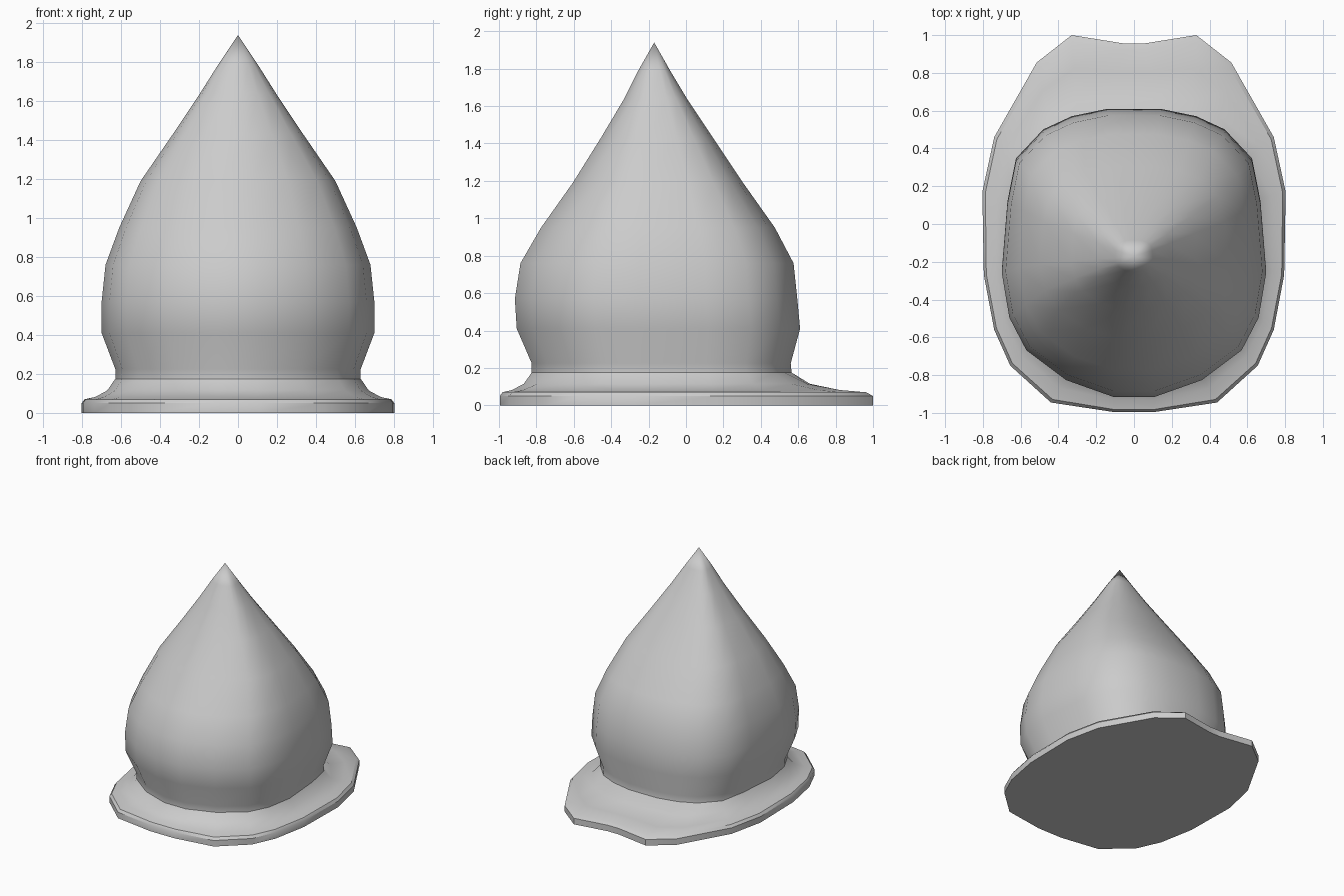
import bpy, bmesh

if "Cube" in bpy.data.objects:
    bpy.data.objects.remove(bpy.data.objects["Cube"])

grey = bpy.data.materials.new("plain grey")
grey.diffuse_color = (0.6, 0.6, 0.6, 1)
grey.use_nodes = True
grey.node_tree.nodes["Principled BSDF"].inputs["Base Color"].default_value = grey.diffuse_color

# Right-hand halves of the plan outlines, front to back
BRIM = [(0.11, -0.995), (0.44, -0.945), (0.655, -0.75), (0.74, -0.56), (0.795, -0.27),
        (0.803, 0.17), (0.74, 0.46), (0.515, 0.855), (0.33, 1.0), (0.05, 0.955)]
BULB = [(0.11, -0.915), (0.36, -0.825), (0.57, -0.665), (0.66, -0.49), (0.70, -0.25),
        (0.67, 0.12), (0.625, 0.35), (0.48, 0.505), (0.33, 0.575), (0.14, 0.615)]


def mirrored(half):
    return half + [(-x, y) for x, y in reversed(half)]


def fit(outline, width, front, back):
    """Scale the bulb outline to a half width and a front/back extent."""
    s = (back - front) / (0.615 + 0.915)
    return [(x * width / 0.70, front + (y + 0.915) * s) for x, y in outline]


def loft(name, rings, apex=None):
    """Skin a stack of (z, outline) rings, lowest first; optional pointed tip."""
    bm = bmesh.new()
    loops = [[bm.verts.new((x, y, z)) for x, y in pts] for z, pts in rings]
    n = len(loops[0])
    for low, high in zip(loops, loops[1:]):
        for i in range(n):
            j = (i + 1) % n
            bm.faces.new((low[i], low[j], high[j], high[i]))
    bm.faces.new(list(reversed(loops[0])))
    if apex:
        tip = bm.verts.new(apex)
        for i in range(n):
            bm.faces.new((loops[-1][i], loops[-1][(i + 1) % n], tip))
    else:
        bm.faces.new(loops[-1])
    bmesh.ops.recalc_face_normals(bm, faces=bm.faces)
    mesh = bpy.data.meshes.new(name)
    bm.to_mesh(mesh)
    bm.free()
    mesh.materials.append(grey)
    obj = bpy.data.objects.new(name, mesh)
    bpy.context.collection.objects.link(obj)
    bpy.ops.object.select_all(action='DESELECT')
    obj.select_set(True)
    bpy.context.view_layer.objects.active = obj
    bpy.ops.object.shade_smooth_by_angle(angle=0.6)
    return obj


brim, bulb = mirrored(BRIM), mirrored(BULB)
neck = fit(bulb, 0.63, -0.825, 0.565)

# Flared brim: outline spreads from the neck out to the rim
flare = [(0.0, 1.0), (0.05, 1.0), (0.07, 0.92), (0.082, 0.62), (0.115, 0.25), (0.175, 0.0)]
loft("brim", [(z, [(a + (c - a) * f, b + (d - b) * f)
                   for (a, b), (c, d) in zip(neck, brim)]) for z, f in flare])

# Pointed bulbous crown: z, half width, front y, back y
profile = [(0.17, 0.63, -0.825, 0.565), (0.225, 0.63, -0.825, 0.56),
           (0.41, 0.70, -0.905, 0.61), (0.57, 0.70, -0.915, 0.595),
           (0.76, 0.68, -0.885, 0.575), (0.95, 0.61, -0.775, 0.475),
           (1.19, 0.50, -0.605, 0.305), (1.43, 0.335, -0.455, 0.145),
           (1.64, 0.195, -0.33, 0.005), (1.79, 0.10, -0.255, -0.085)]
loft("crown", [(z, fit(bulb, w, f, b)) for z, w, f, b in profile], (0, -0.17, 1.94))
